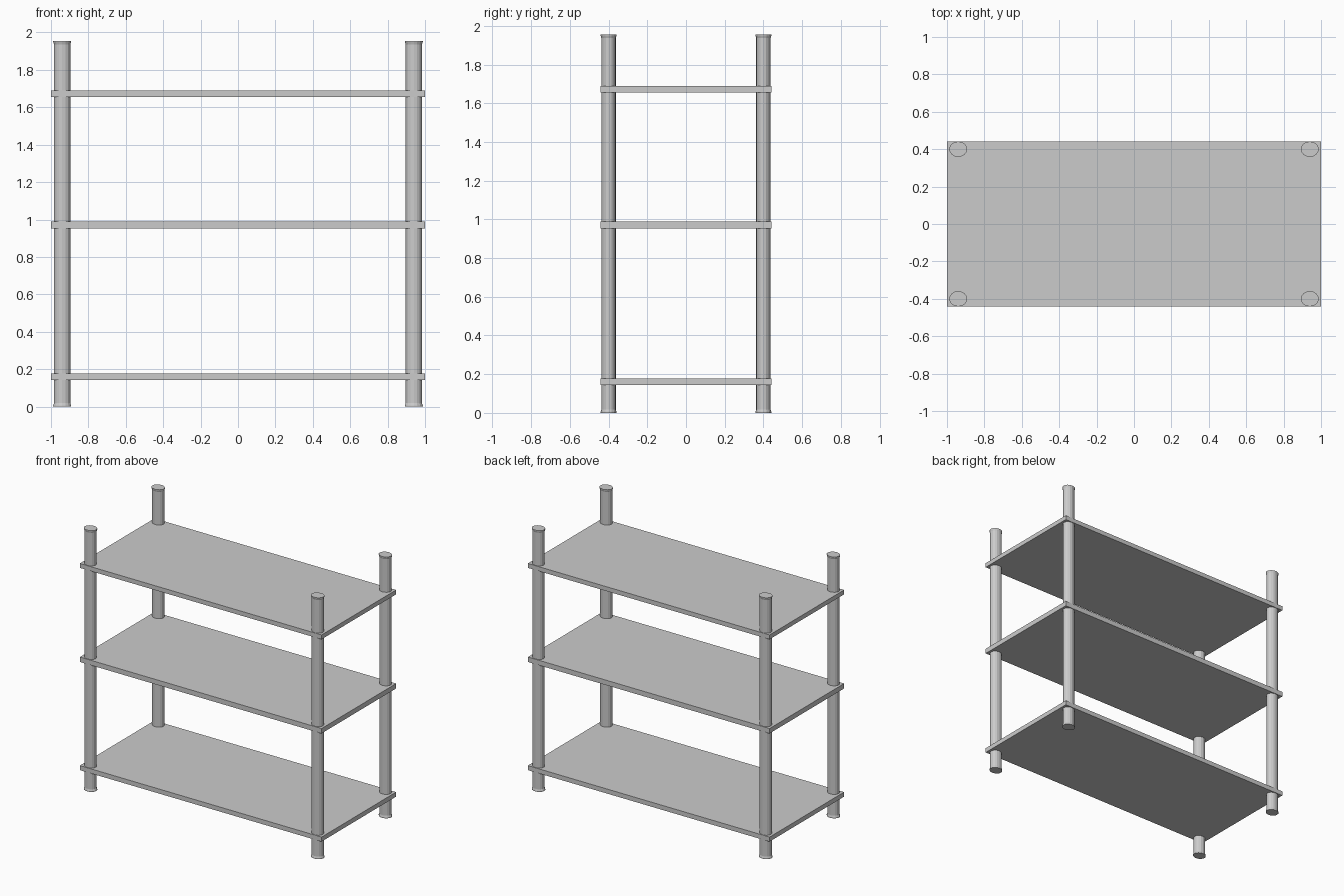
import bpy, bmesh, math

if "Cube" in bpy.data.objects:
    bpy.data.objects.remove(bpy.data.objects["Cube"])

SIDES = 16
RX, RY = 0.048, 0.041          # flared end radii
HEIGHT = 1.955
# post profile: (z, scale of end radius)
PROFILE = [(0, 1), (0.006, 1), (0.018, 0.91),
           (HEIGHT - 0.018, 0.91), (HEIGHT - 0.006, 1), (HEIGHT, 1)]


def finish(name, bm):
    bmesh.ops.recalc_face_normals(bm, faces=bm.faces)
    mesh = bpy.data.meshes.new(name)
    bm.to_mesh(mesh)
    bm.free()
    obj = bpy.data.objects.new(name, mesh)
    bpy.context.collection.objects.link(obj)
    return obj


def shelf(name, z0, z1):
    bm = bmesh.new()
    bmesh.ops.create_cube(bm, size=1)
    for v in bm.verts:
        v.co.x *= 2.0
        v.co.y *= 0.882
        v.co.z = z1 if v.co.z > 0 else z0
    return finish(name, bm)


def post(name, x, y):
    bm = bmesh.new()
    rings = []
    for z, s in PROFILE:
        rings.append([bm.verts.new((x + RX * s * math.cos(a), y + RY * s * math.sin(a), z))
                      for a in (2 * math.pi * i / SIDES for i in range(SIDES))])
    for lo, hi in zip(rings, rings[1:]):
        for i in range(SIDES):
            j = (i + 1) % SIDES
            bm.faces.new((lo[i], lo[j], hi[j], hi[i]))
    bm.faces.new(rings[0])
    bm.faces.new(rings[-1])
    return finish(name, bm)


# Three shelves
for label, z0, z1 in (("bottom", 0.143, 0.177), ("middle", 0.952, 0.989), ("top", 1.656, 1.689)):
    shelf(label + "_shelf", z0, z1)

# Four corner posts with flared ends
for side, x in (("left", -0.94), ("right", 0.94)):
    for end, y in (("front", -0.4), ("back", 0.4)):
        post(f"{end}_{side}_post", x, y)
